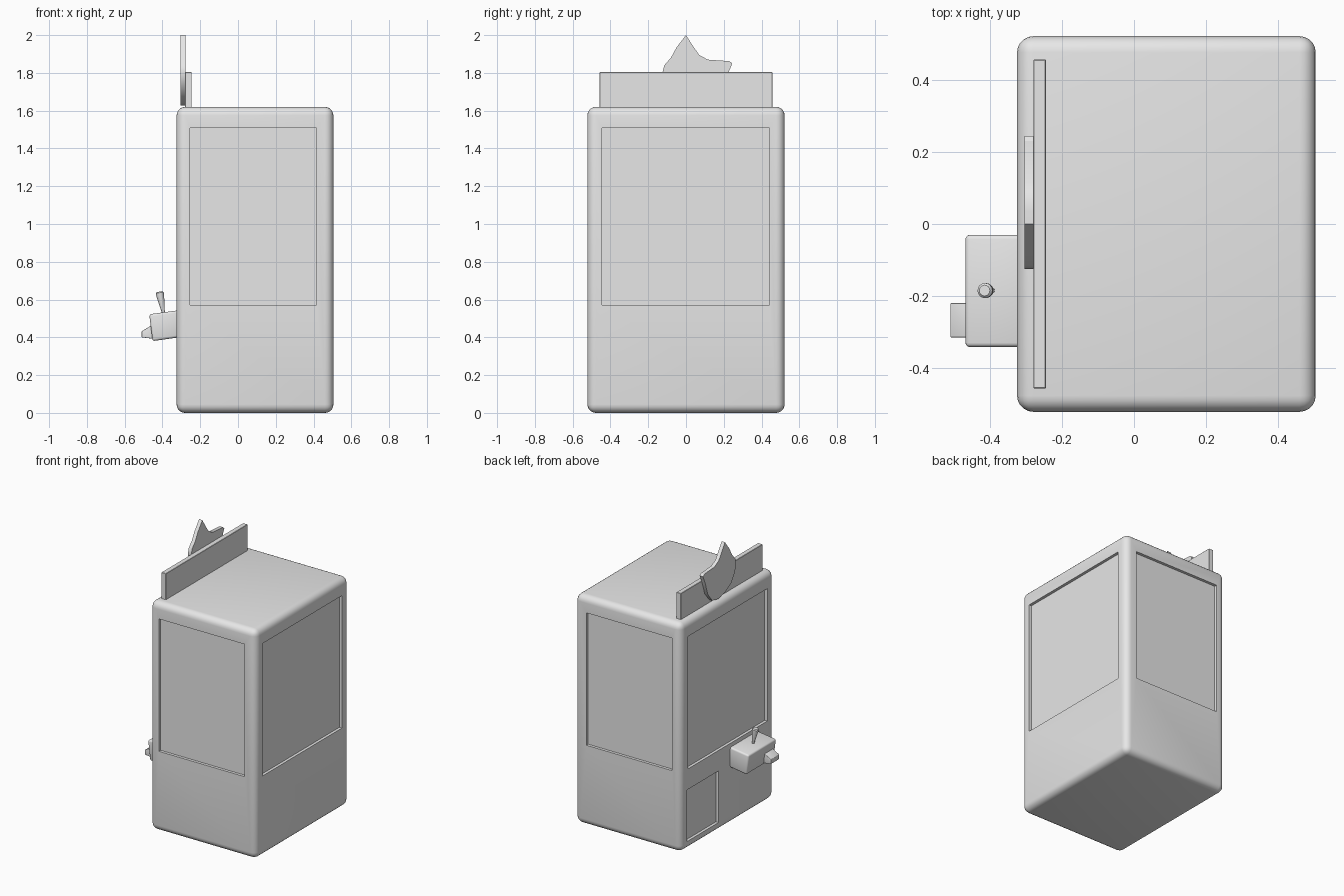
import bpy
import bmesh
from mathutils import Vector

if "Cube" in bpy.data.objects:
    bpy.data.objects.remove(bpy.data.objects["Cube"], do_unlink=True)

GREY = bpy.data.materials.new("plain_grey")
GREY.use_nodes = True
GREY.diffuse_color = (0.8, 0.8, 0.8, 1)
GREY.node_tree.nodes["Principled BSDF"].inputs["Base Color"].default_value = (0.8, 0.8, 0.8, 1)


def finish(name, bm, bevel=0, segments=3, smooth=True):
    """Bevel the mesh, then turn it into a shaded object."""
    if bevel:
        bmesh.ops.bevel(bm, geom=bm.edges[:], offset=bevel, segments=segments,
                        profile=0.5, affect='EDGES')
    bmesh.ops.recalc_face_normals(bm, faces=bm.faces[:])
    mesh = bpy.data.meshes.new(name)
    bm.to_mesh(mesh)
    bm.free()
    mesh.materials.append(GREY)
    obj = bpy.data.objects.new(name, mesh)
    bpy.context.collection.objects.link(obj)
    if smooth:
        shade(obj)
    return obj


def shade(obj):
    bpy.ops.object.select_all(action='DESELECT')
    obj.select_set(True)
    bpy.context.view_layer.objects.active = obj
    bpy.ops.object.shade_smooth_by_angle(angle=0.6)


def box(name, lo, hi, bevel=0, segments=3, smooth=True):
    bm = bmesh.new()
    bmesh.ops.create_cube(bm, size=1)
    lo, hi = Vector(lo), Vector(hi)
    for v in bm.verts:
        v.co = (lo + hi) / 2 + v.co * (hi - lo)
    return finish(name, bm, bevel, segments, smooth)


def prism(name, points, start, end, axis, bevel=0):
    """Extrude a flat outline along x (points are y, z) or y (points are x, z)."""
    def place(a, z, depth):
        return (depth, a, z) if axis == 'x' else (a, depth, z)
    bm = bmesh.new()
    near = [bm.verts.new(place(a, z, start)) for a, z in points]
    far = [bm.verts.new(place(a, z, end)) for a, z in points]
    bm.faces.new(near)
    bm.faces.new(far[::-1])
    for i in range(len(points)):
        j = (i + 1) % len(points)
        bm.faces.new((near[j], near[i], far[i], far[j]))
    return finish(name, bm, bevel)


# Rounded cabinet
X0, X1, Y0, Y1 = -0.325, 0.505, -0.522, 0.522
cabinet = box("cabinet", (X0, Y0, 0), (X1, Y1, 1.62), 0.045, 5)

# Recessed windows on all four sides, and the prize hatch
D = 0.02
LOW, HIGH = 0.57, 1.507
recesses = [
    ((-0.255, Y0 - 0.1, LOW), (0.415, Y0 + D, HIGH)),
    ((-0.255, Y1 - D, LOW), (0.415, Y1 + 0.1, HIGH)),
    ((X1 - D, -0.445, LOW), (X1 + 0.1, 0.442, HIGH)),
    ((X0 - 0.1, -0.445, LOW), (X0 + D, 0.442, HIGH)),
    ((X0 - 0.1, 0.1, 0.06), (X0 + D, 0.455, 0.425)),
]
for lo, hi in recesses:
    cutter = box("recess_cutter", lo, hi, smooth=False)
    cutter.hide_render = True
    cut = cabinet.modifiers.new("recess", 'BOOLEAN')
    cut.operation = 'DIFFERENCE'
    cut.solver = 'EXACT'
    cut.object = cutter
    bpy.context.view_layer.objects.active = cabinet
    bpy.ops.object.modifier_apply(modifier=cut.name)
    bpy.data.objects.remove(cutter, do_unlink=True)
shade(cabinet)

# Header board along the top edge, with a flame-shaped emblem plate
box("header_board", (-0.28, -0.457, 1.61), (-0.245, 0.457, 1.805), 0.002, 1)
flame = [(0, 2.0), (0.035, 1.945), (0.07, 1.895), (0.115, 1.87), (0.23, 1.862),
         (0.245, 1.85), (0.22, 1.79), (0.19, 1.7), (0.14, 1.64), (0.07, 1.627),
         (0, 1.645), (-0.07, 1.685), (-0.11, 1.745), (-0.125, 1.8),
         (-0.115, 1.84), (-0.08, 1.88), (-0.05, 1.935)]
prism("emblem_plate", flame, -0.305, -0.279, 'x')

# Sloping control panel
panel = [(-0.47, 0.522), (-0.3, 0.545), (-0.3, 0.402), (-0.452, 0.38)]
prism("control_panel", panel, -0.342, -0.03, 'y', 0.012)

# Coin slot wedge on the panel's outer end
slot = [(-0.51, 0.432), (-0.455, 0.465), (-0.445, 0.392), (-0.51, 0.4)]
prism("coin_slot", slot, -0.315, -0.22, 'y', 0.002)

# Flared joystick, leaning outward
base, tip = Vector((-0.393, -0.185, 0.52)), Vector((-0.415, -0.185, 0.64))
lean = (tip - base).to_track_quat('Z', 'Y')
rings = [(0.007, 0), (0.009, 0.02), (0.021, 0.105), (0.021, 0.118), (0.015, 0.124)]
bm = bmesh.new()
SIDES = 16
loops = []
for radius, height in rings:
    ring = bmesh.ops.create_circle(bm, segments=SIDES, radius=radius)["verts"]
    for v in ring:
        v.co = base + lean @ (v.co + Vector((0, 0, height)))
    loops.append(ring)
for a, b in zip(loops, loops[1:]):
    for i in range(SIDES):
        j = (i + 1) % SIDES
        bm.faces.new((a[i], a[j], b[j], b[i]))
bm.faces.new(loops[0][::-1])
bm.faces.new(loops[-1])
finish("joystick", bm)
